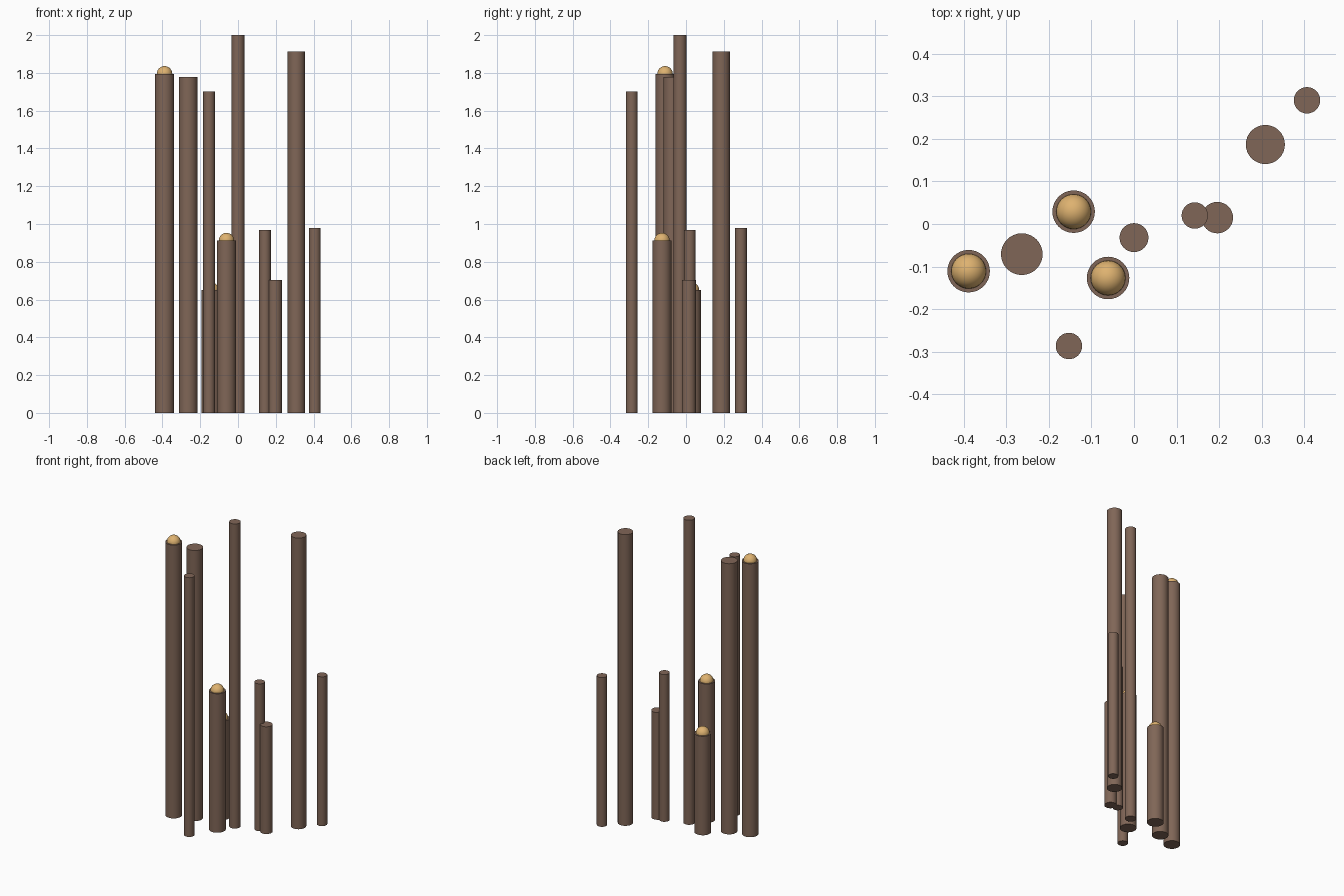
import bpy
import math

if "Cube" in bpy.data.objects:
    bpy.data.objects.remove(bpy.data.objects["Cube"])


def material(name, rgb):
    m = bpy.data.materials.new(name)
    m.diffuse_color = (*rgb, 1.0)
    m.use_nodes = True
    m.node_tree.nodes["Principled BSDF"].inputs["Base Color"].default_value = m.diffuse_color
    return m


BROWN = material("brown_wood", (0.216, 0.133, 0.095))
GOLD = material("warm_gold", (0.73, 0.445, 0.162))


def finish(name, mat):
    ob = bpy.context.object
    ob.name = name
    ob.data.materials.append(mat)
    bpy.ops.object.shade_smooth_by_angle(angle=math.radians(40))
    return ob


def post(i, x, y, r, h, capped):
    # Upright round post standing on the ground
    bpy.ops.mesh.primitive_cylinder_add(vertices=32, radius=r, depth=h,
                                        location=(x, y, h / 2))
    finish(f"post_{i}", BROWN)
    # Ball half sunk into the post top
    if capped:
        bpy.ops.mesh.primitive_uv_sphere_add(segments=32, ring_count=16,
                                             radius=0.041, location=(x, y, h))
        finish(f"post_ball_{i}", GOLD)


# x, y, radius, height, has a ball on top
POSTS = [
    (-0.389, -0.111, 0.050, 1.795, True),
    (-0.264, -0.071, 0.049, 1.777, False),
    (-0.153, -0.287, 0.031, 1.702, False),
    (-0.142, 0.029, 0.050, 0.65, True),
    (-0.061, -0.127, 0.050, 0.912, True),
    (0.000, -0.032, 0.034, 2.0, False),
    (0.143, 0.020, 0.031, 0.967, False),
    (0.196, 0.015, 0.037, 0.704, False),
    (0.309, 0.187, 0.046, 1.912, False),
    (0.407, 0.291, 0.031, 0.98, False),
]

for i, p in enumerate(POSTS, 1):
    post(i, *p)
